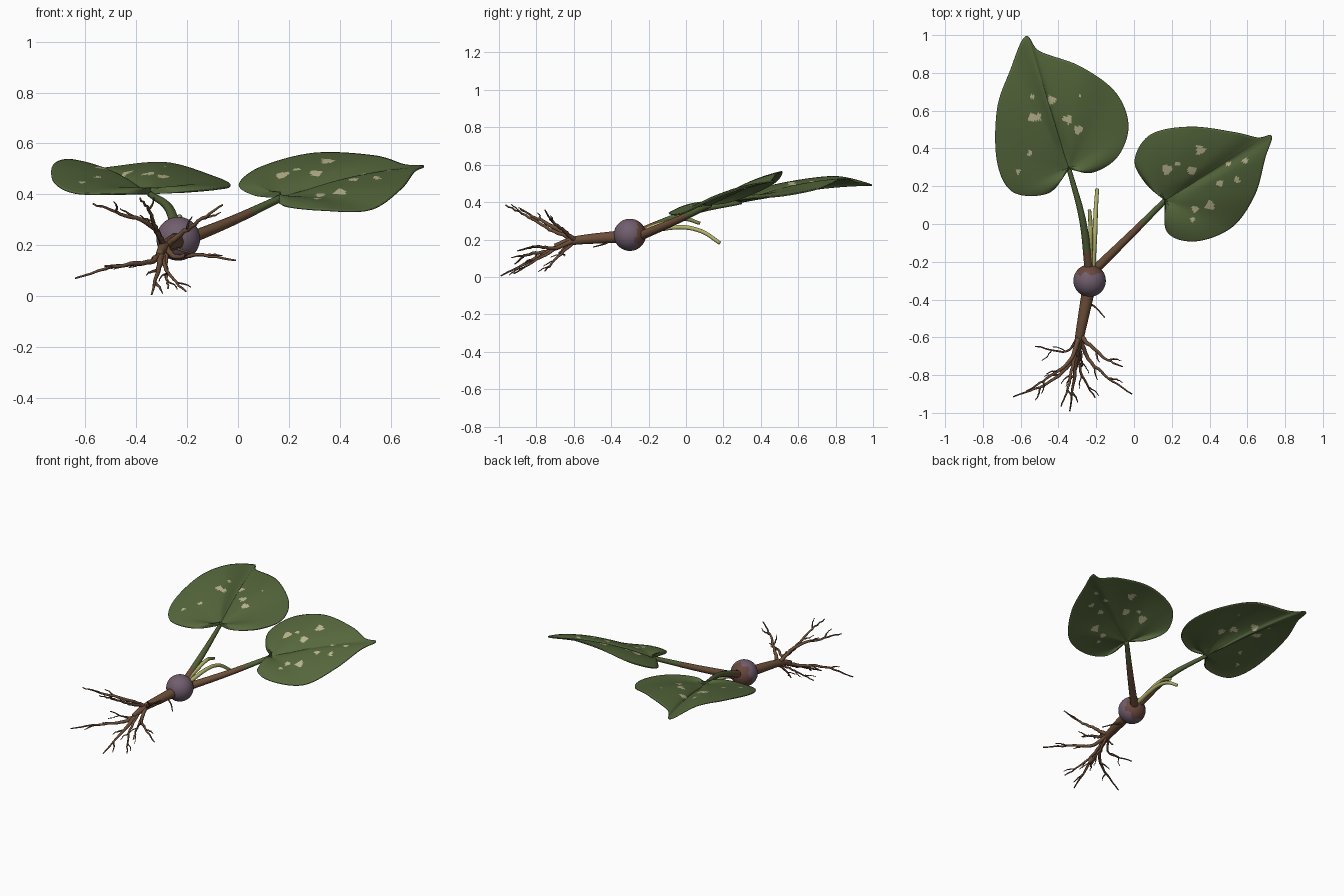
import bpy, bmesh, math, random
from mathutils import Vector

if "Cube" in bpy.data.objects:
    bpy.data.objects.remove(bpy.data.objects["Cube"])
random.seed(4)


def mat(name, c):
    m = bpy.data.materials.new(name)
    m.diffuse_color = (*c, 1)
    m.use_nodes = True
    m.node_tree.nodes["Principled BSDF"].inputs["Base Color"].default_value = m.diffuse_color
    return m


GREEN = mat("leaf green", (.092, .136, .045))
SPOT = mat("cream spot", (.50, .47, .28))
PURPLE = mat("bulb purple", (.165, .112, .155))
RUST = mat("bulb rust", (.14, .065, .048))
BROWN = mat("root brown", (.15, .076, .04))
STEM = mat("stem green", (.085, .12, .038))
PALE = mat("sprout pale", (.47, .47, .16))
OLIVE = mat("sprout olive", (.25, .28, .08))


def spline(pts, n):
    """Smooth curve through the points, n samples per span"""
    p = [Vector(q) for q in pts]
    p = [p[0] * 2 - p[1]] + p + [p[-1] * 2 - p[-2]]
    out = []
    for i in range(1, len(p) - 2):
        a, b, c, d = p[i - 1:i + 3]
        for k in range(n):
            t = k / n
            out.append(.5 * (2 * b + (c - a) * t + (2 * a - 5 * b + 4 * c - d) * t * t
                             + (3 * b - a - 3 * c + d) * t ** 3))
    return out + [p[-2]]


def finish(name, bm, mats):
    bmesh.ops.recalc_face_normals(bm, faces=bm.faces[:])
    me = bpy.data.meshes.new(name)
    for f in bm.faces:
        f.smooth = True
    bm.to_mesh(me)
    bm.free()
    for m in mats:
        me.materials.append(m)
    ob = bpy.data.objects.new(name, me)
    bpy.context.collection.objects.link(ob)
    return ob


def tube(name, pts, r0, r1, mats, rule=None, n=8, sides=10, wiggle=0):
    """Tapered round tube; rule(t, normal_z) picks the material"""
    path = spline(pts, n)
    last = len(path) - 1
    for i in range(1, last):
        path[i] = path[i] + Vector([random.uniform(-wiggle, wiggle) for _ in range(3)])
    bm = bmesh.new()
    rings = []
    for i, p in enumerate(path):
        d = (path[min(i + 1, last)] - path[max(i - 1, 0)]).normalized()
        u = d.cross(Vector((0, 0, 1))).normalized()
        v = u.cross(d)
        r = r0 + (r1 - r0) * i / last
        rings.append([bm.verts.new(p + r * (u * math.cos(a) + v * math.sin(a)))
                      for a in [math.tau * k / sides for k in range(sides)]])
    for i in range(last):
        for k in range(sides):
            j = (k + 1) % sides
            f = bm.faces.new((rings[i][k], rings[i][j], rings[i + 1][j], rings[i + 1][k]))
            if rule:
                f.material_index = rule((i + .5) / last, math.sin(math.tau * (k + .5) / sides))
    bm.faces.new(rings[0])
    f = bm.faces.new(rings[-1])
    if rule:
        f.material_index = rule(1, 0)
    return finish(name, bm, mats)


def leaf(name, outline, tip, spots, rows=42):
    """Heart-shaped blade fanned out from the notch, outline[0]"""
    notch = Vector(outline[0])
    edge = spline(outline + [outline[0]], 15)
    rib = (Vector(outline[tip]) - notch).to_2d().normalized()
    bm = bmesh.new()
    grid = []
    for e in edge:
        col = []
        for j in range(rows + 1):
            t = j / rows
            p = notch.lerp(e, t)
            off = (p - notch).to_2d()
            p.z += .09 * t * (1 - t)                       # gentle dome
            if off.dot(rib) > 0:                           # crease along the midrib
                p.z -= .01 * math.exp(-(off.cross(rib) / .03) ** 2) * (1 - t) * min(1, t * 5)
            col.append(bm.verts.new(p))
        grid.append(col)
    for a, b in zip(grid, grid[1:]):
        for j in range(rows):
            f = bm.faces.new((a[j], a[j + 1], b[j + 1], b[j]))
            c = f.calc_center_median()
            for x, y, r in spots:
                dx, dy = c.x - x, c.y - y
                wob = 1 + .15 * math.sin(3 * math.atan2(dy, dx) + 40 * x)
                if math.hypot(dx, dy) < r * wob:
                    f.material_index = 1
    bmesh.ops.remove_doubles(bm, verts=bm.verts[:], dist=.00005)
    bmesh.ops.dissolve_degenerate(bm, edges=bm.edges[:], dist=.00005)
    ob = finish(name, bm, [GREEN, SPOT])
    s = ob.modifiers.new("thickness", 'SOLIDIFY')
    s.thickness, s.offset = .007, 0


# Leaves: outline from the notch round the tip and back
leaf("left_leaf", [
    (-.345, .295, .4), (-.455, .165, .4), (-.64, .17, .405), (-.725, .33, .45), (-.725, .61, .515),
    (-.655, .815, .535), (-.575, .993, .492), (-.5, .915, .505), (-.285, .835, .523),
    (-.1, .7, .47), (-.03, .525, .435), (-.085, .36, .42), (-.22, .275, .407)], 6,
    [(-.435, .655, .022), (-.54, .565, .022), (-.51, .565, .02), (-.35, .555, .023),
     (-.295, .5, .021), (-.54, .675, .012), (-.285, .68, .011), (-.55, .375, .014), (-.615, .28, .014)])
leaf("right_leaf", [
    (.165, .127, .385), (.065, .215, .395), (.005, .34, .437), (.09, .475, .505), (.3, .515, .56),
    (.535, .485, .55), (.655, .457, .515), (.73, .465, .51), (.695, .35, .49), (.64, .155, .42),
    (.52, -.015, .34), (.33, -.09, .338), (.18, -.045, .355)], 7,
    [(.175, .29, .026), (.35, .395, .024), (.305, .285, .023), (.4, .1, .024), (.325, .08, .018),
     (.31, .025, .013), (.455, .215, .016), (.545, .235, .016), (.23, .32, .013), (.5, .32, .013),
     (.59, .335, .013)])

# Leaf stalks
tube("left_stalk", [(-.235, -.27, .23), (-.272, .02, .345), (-.345, .295, .4)], .024, .012,
     [STEM, BROWN], lambda t, z: 1 if t < .2 or (t < .5 and z < 0) else 0, n=14)
tube("right_stalk", [(-.22, -.255, .215), (-.02, -.06, .297), (.17, .13, .386)], .025, .014,
     [STEM, BROWN], lambda t, z: 1 if t < .68 else 0, n=14)

# Curling sprouts
tube("long_sprout", [(-.22, -.26, .235), (-.207, -.05, .266), (-.202, .08, .245), (-.195, .183, .18)],
     .014, .01, [PALE])
tube("short_sprout", [(-.235, -.26, .24), (-.23, -.03, .308), (-.236, .075, .287)],
     .015, .009, [OLIVE, PALE], lambda t, z: 0 if t > .55 else 1)

# Bulb, rust coloured where the stalks grow
bm = bmesh.new()
bmesh.ops.create_uvsphere(bm, u_segments=40, v_segments=24, radius=.086)
for f in bm.faces:
    n = f.calc_center_median().normalized()
    f.material_index = 1 if n.y > .42 + .12 * math.sin(7 * n.x + 4 * n.z) else 0
finish("bulb", bm, [PURPLE, RUST]).location = (-.235, -.3, .225)

# Main root
HUB = Vector((-.287, -.59, .195))
tube("main_root", [(-.243, -.36, .215), HUB, (-.31, -.7, .165)], .034, .014, [BROWN])


def branch(r, *pts, start=HUB):
    """Crooked root with finer rootlets forking off it"""
    pts = [start] + [Vector(p) for p in pts]
    tube("root_branch", pts, r, .0035, [BROWN], sides=7, n=6, wiggle=.0035)
    path = spline(pts, 6)
    d = (pts[-1] - pts[0]).normalized()
    for at, sign in ((.5, 1), (.72, -1)):
        s = path[int(len(path) * at)]
        side = d.cross(Vector((random.uniform(-.6, .6), 0, 1))).normalized() * sign
        e = s + d * .065 + side * .04
        e.z = max(e.z, .01)
        tube("rootlet", [s, s.lerp(e, .5) + side * .008, e], r * .45, .002, [BROWN],
             sides=5, n=4, wiggle=.002)


LOW = Vector((-.3, -.66, .175))
branch(.014, (-.345, -.75, .135), (-.47, -.85, .118), (-.64, -.915, .07), start=LOW)
branch(.014, (-.25, -.7, .155), (-.155, -.8, .162), (-.01, -.9, .14))
branch(.014, (-.235, -.64, .235), (-.155, -.71, .295), (-.06, -.755, .358))
branch(.012, (-.32, -.73, .255), (-.345, -.86, .33), (-.385, -.965, .385))
branch(.013, (-.345, -.73, .28), (-.46, -.82, .325), (-.57, -.885, .363))
branch(.015, (-.315, -.8, .1), (-.34, -.99, .006), start=LOW)
branch(.010, (-.275, -.8, .09), (-.205, -.92, .018), start=LOW)
branch(.008, (-.36, -.675, .13), (-.525, -.648, .118))
branch(.009, (-.28, -.7, .09), (-.275, -.755, .03))
tube("side_rootlet", [(-.255, -.41, .19), (-.205, -.44, .175), (-.155, -.495, .16)],
     .006, .003, [BROWN], sides=6)
